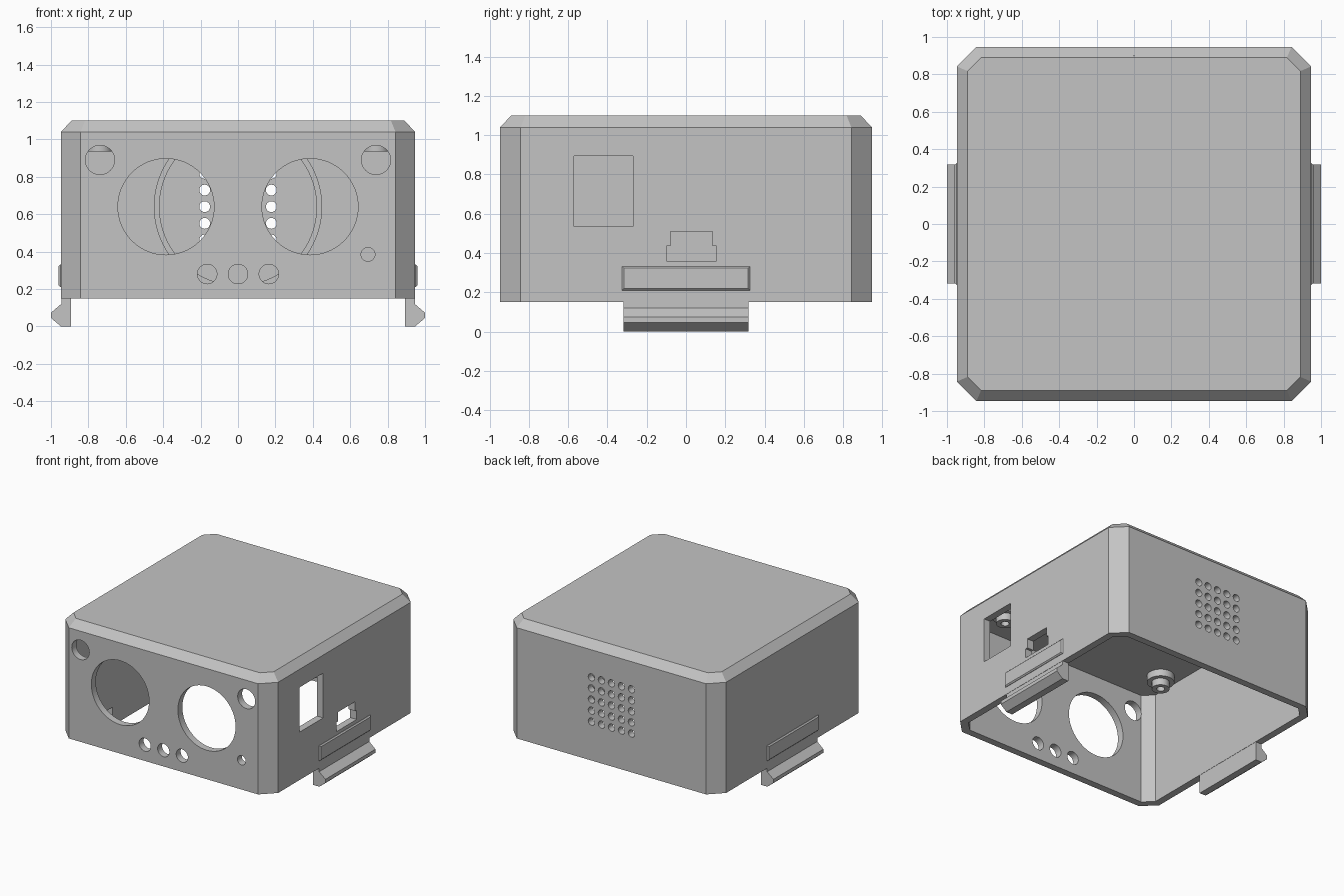
import bpy
import bmesh
from math import cos, sin, pi, radians

cube = bpy.data.objects.get("Cube")
if cube:
    bpy.data.objects.remove(cube, do_unlink=True)

grey = bpy.data.materials.new("plain_grey")
grey.use_nodes = True
COLOUR = (0.55, 0.55, 0.55, 1)
grey.diffuse_color = COLOUR
grey.node_tree.nodes["Principled BSDF"].inputs["Base Color"].default_value = COLOUR


def add_loft(bm, rings, closed=False):
    """Bridge equal-sized rings of points; cap the ends, or join last to first."""
    loops = [[bm.verts.new(p) for p in ring] for ring in rings]
    pairs = list(zip(loops, loops[1:]))
    if closed:
        pairs.append((loops[-1], loops[0]))
    else:
        bm.faces.new(loops[0])
        bm.faces.new(loops[-1])
    for a, b in pairs:
        n = len(a)
        for i in range(n):
            j = (i + 1) % n
            bm.faces.new((a[i], a[j], b[j], b[i]))


def make_object(name, bm):
    bmesh.ops.recalc_face_normals(bm, faces=bm.faces)
    mesh = bpy.data.meshes.new(name)
    bm.to_mesh(mesh)
    bm.free()
    mesh.materials.append(grey)
    obj = bpy.data.objects.new(name, mesh)
    bpy.context.collection.objects.link(obj)
    return obj


def loft(name, rings, closed=False):
    bm = bmesh.new()
    add_loft(bm, rings, closed)
    return make_object(name, bm)


def smooth(obj):
    bpy.ops.object.select_all(action="DESELECT")
    obj.select_set(True)
    bpy.context.view_layer.objects.active = obj
    bpy.ops.object.shade_smooth_by_angle(angle=radians(30))


def circle(cx, cy, r, n=48):
    return [(cx + r * cos(2 * pi * i / n), cy + r * sin(2 * pi * i / n)) for i in range(n)]


def rect(u0, v0, u1, v1):
    return [(u0, v0), (u1, v0), (u1, v1), (u0, v1)]


def octagon(h, c, z):
    k = h - c
    outline = [(h, -k), (h, k), (k, h), (-k, h), (-h, k), (-h, -k), (-k, -h), (k, -h)]
    return [(x, y, z) for x, y in outline]


def at_y(points, y):
    return [(u, y, v) for u, v in points]


def at_x(points, x):
    return [(x, u, v) for u, v in points]


def at_z(points, z):
    return [(u, v, z) for u, v in points]


# Hollow shell, open below, with chamfered corners and top edge
shell = loft("case_shell", [
    octagon(0.89, 0.075, 1.045), octagon(0.89, 0.075, 0.15),
    octagon(0.947, 0.105, 0.15), octagon(0.947, 0.105, 1.04),
    octagon(0.89, 0.072, 1.10)])

# Openings: sensor holes in front, vent grid at back, ports on the left wall
cut = bmesh.new()
front_holes = [(0, 0.28, 0.052), (0.695, 0.385, 0.037)]
for s in (-1, 1):
    front_holes += [(s * 0.385, 0.64, 0.257), (s * 0.738, 0.89, 0.078), (s * 0.165, 0.28, 0.052)]
for x, z, r in front_holes:
    hole = circle(x, z, r, 64)
    add_loft(cut, [at_y(hole, -1.1), at_y(hole, -0.75)])
for i in range(-2, 3):
    for j in range(-2, 3):
        hole = circle(i * 0.089, 0.64 + j * 0.089, 0.029, 24)
        add_loft(cut, [at_y(hole, 0.75), at_y(hole, 1.1)])
window = rect(-0.57, 0.535, -0.27, 0.895)
plug_port = [(-0.1, 0.36), (0.155, 0.36), (0.155, 0.435), (0.135, 0.435),
             (0.135, 0.51), (-0.08, 0.51), (-0.08, 0.435), (-0.1, 0.435)]
for outline in (window, plug_port):
    add_loft(cut, [at_x(outline, 0.8), at_x(outline, 1.1)])
cutter = make_object("opening_cutter", cut)
cutter.hide_render = True

mod = shell.modifiers.new("openings", "BOOLEAN")
mod.operation = "DIFFERENCE"
mod.solver = "EXACT"
mod.object = cutter
bpy.context.view_layer.objects.active = shell
bpy.ops.object.modifier_apply(modifier=mod.name)
bpy.data.objects.remove(cutter, do_unlink=True)
smooth(shell)

# Snap clips and grip bars on both side walls
clip_profile = [(0.892, 0.15), (0.945, 0.15), (0.945, 0.12), (1.0, 0.073),
                (1.0, 0.045), (0.947, 0), (0.892, 0)]
for s, side in ((1, "left"), (-1, "right")):
    profile = [(s * x, z) for x, z in clip_profile]
    loft(side + "_snap_clip", [at_y(profile, -0.318), at_y(profile, 0.318)])
    base = rect(-0.325, 0.21, 0.325, 0.332)
    face = rect(-0.316, 0.219, 0.316, 0.323)
    loft(side + "_grip_bar", [at_x(base, s * 0.93), at_x(base, s * 0.95), at_x(face, s * 0.959)])

# Round speaker collar inside the back wall
inner, outer = circle(0, 0.64, 0.42, 96), circle(0, 0.64, 0.45, 96)
smooth(loft("speaker_collar", [at_y(outer, 0.9), at_y(outer, 0.85),
                               at_y(inner, 0.85), at_y(inner, 0.9)], closed=True))

# Stepped screw posts hanging from the ceiling
for sx, side in ((1, "left"), (-1, "right")):
    for sy, end in ((-1, "front"), (1, "back")):
        steps = [(0.1, 1.06), (0.1, 0.99), (0.065, 0.99), (0.065, 0.935), (0.03, 0.935), (0.03, 1.03)]
        rings = [at_z(circle(sx * 0.74, sy * 0.58, r, 32), z) for r, z in steps]
        smooth(loft(f"{end}_{side}_screw_post", rings))
